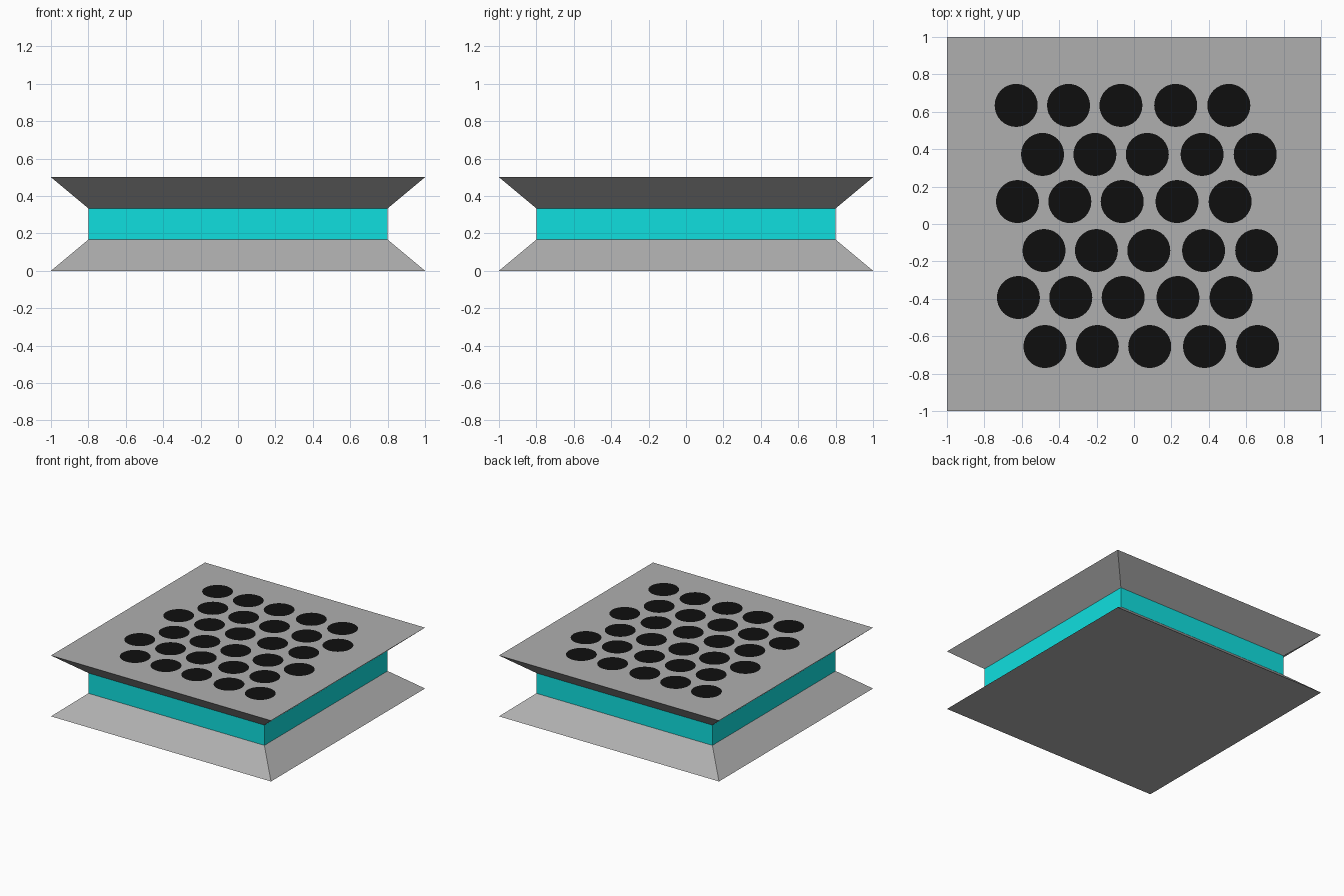
import bpy, bmesh, math

if "Cube" in bpy.data.objects:
    bpy.data.objects.remove(bpy.data.objects["Cube"])


def material(name, rgb):
    m = bpy.data.materials.new(name)
    m.diffuse_color = (*rgb, 1.0)
    m.use_nodes = True
    m.node_tree.nodes["Principled BSDF"].inputs["Base Color"].default_value = m.diffuse_color
    return m


grey = material("light grey", (0.43, 0.43, 0.43))
teal = material("bright teal", (0.005, 0.74, 0.74))
black = material("near black", (0.0045, 0.0045, 0.0045))


def finish(bm, name, mats):
    me = bpy.data.meshes.new(name)
    bm.to_mesh(me)
    bm.free()
    for m in mats:
        me.materials.append(m)
    ob = bpy.data.objects.new(name, me)
    bpy.context.collection.objects.link(ob)
    return ob


# Waisted square body: flared foot, straight teal band, flared top
profile = [(1.0, 0.0), (0.8, 1 / 6), (0.8, 1 / 3), (1.0, 0.5)]
bm = bmesh.new()
rings = [[bm.verts.new((sx * h, sy * h, z))
          for sx, sy in ((-1, -1), (1, -1), (1, 1), (-1, 1))]
         for h, z in profile]
bm.faces.new(rings[0][::-1])
bm.faces.new(rings[-1])
for level, (low, high) in enumerate(zip(rings, rings[1:])):
    for i in range(4):
        j = (i + 1) % 4
        f = bm.faces.new((low[i], low[j], high[j], high[i]))
        f.material_index = 1 if level == 1 else 0
finish(bm, "body", [grey, teal])

# Staggered rows of thin black spots on the top face
row_starts = [(-0.63, 0.634), (-0.489, 0.372), (-0.623, 0.12),
              (-0.481, -0.142), (-0.618, -0.393), (-0.476, -0.655)]
steps = [0.0, 0.28, 0.56, 0.853, 1.137]
bm = bmesh.new()
for x0, y in row_starts:
    for dx in steps:
        ring = [bm.verts.new((x0 + dx + 0.115 * math.cos(a),
                              y + 0.115 * math.sin(a), 0.501))
                for a in (math.tau * k / 32 for k in range(32))]
        bm.faces.new(ring)
finish(bm, "top_spots", [black])
